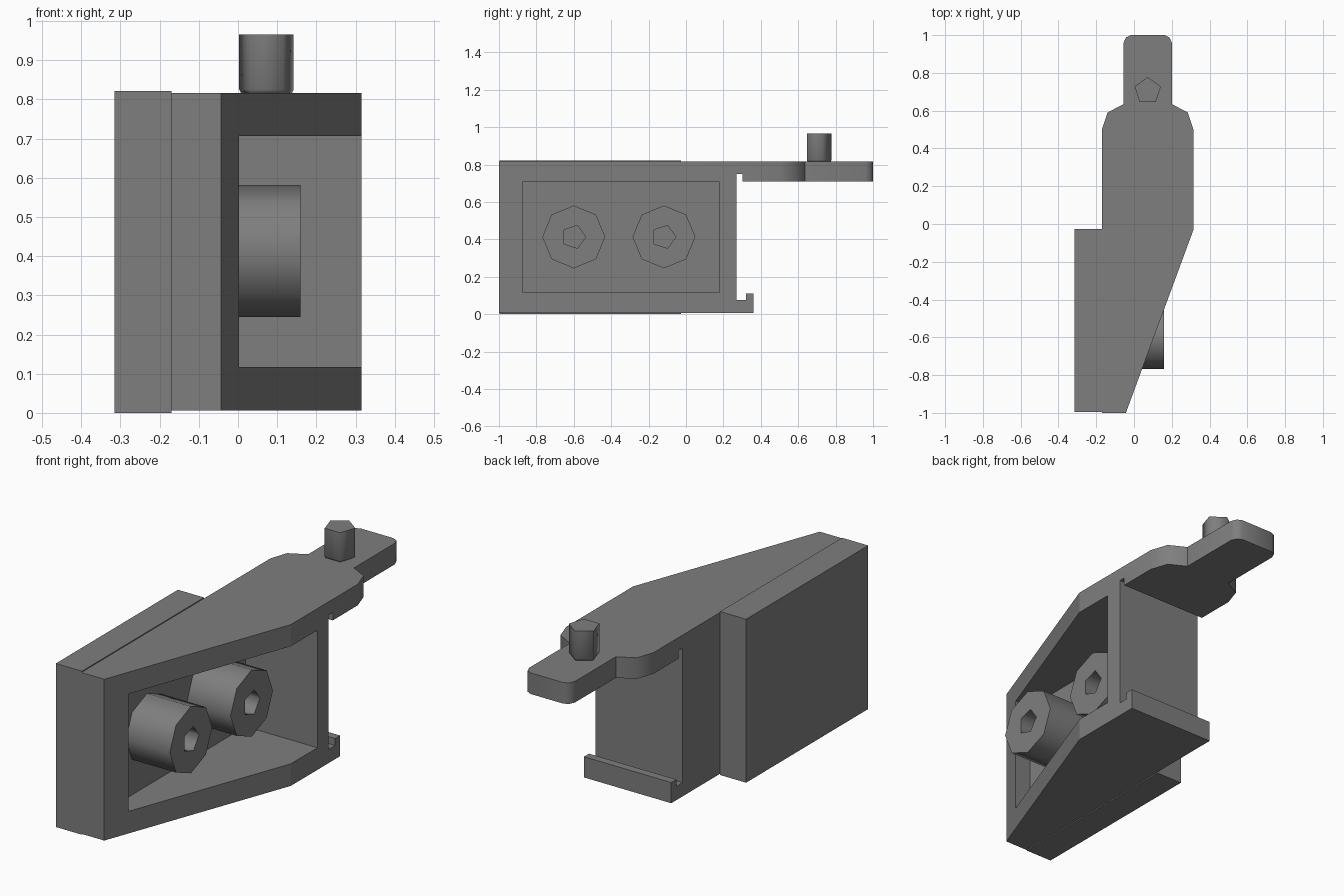
import bpy, bmesh, math
from mathutils import Vector

if "Cube" in bpy.data.objects:
    bpy.data.objects.remove(bpy.data.objects["Cube"])

grey = bpy.data.materials.new("dark_grey")
grey.diffuse_color = (.21, .21, .21, 1)
grey.use_nodes = True
grey.node_tree.nodes["Principled BSDF"].inputs["Base Color"].default_value = grey.diffuse_color


def prism(name, pts, extrude):
    """Closed prism from a planar profile swept along a vector."""
    bm = bmesh.new()
    face = bm.faces.new([bm.verts.new(p) for p in pts])
    new = bmesh.ops.extrude_face_region(bm, geom=[face])["geom"]
    bmesh.ops.translate(bm, vec=Vector(extrude),
                        verts=[v for v in new if isinstance(v, bmesh.types.BMVert)])
    bmesh.ops.recalc_face_normals(bm, faces=bm.faces)
    me = bpy.data.meshes.new(name)
    bm.to_mesh(me)
    bm.free()
    me.materials.append(grey)
    ob = bpy.data.objects.new(name, me)
    bpy.context.collection.objects.link(ob)
    return ob


def activate(ob):
    bpy.ops.object.select_all(action='DESELECT')
    ob.select_set(True)
    bpy.context.view_layer.objects.active = ob


def boolean(ob, cutter, op):
    m = ob.modifiers.new(op, 'BOOLEAN')
    m.operation, m.object, m.solver = op, cutter, 'EXACT'
    activate(ob)
    bpy.ops.object.modifier_apply(modifier=m.name)
    bpy.data.objects.remove(cutter)


def smooth(ob, deg):
    activate(ob)
    bpy.ops.object.shade_smooth_by_angle(angle=math.radians(deg))


def ngon(n, r, phase=0.0):
    return [(r * math.cos(phase + 2 * math.pi * i / n),
             r * math.sin(phase + 2 * math.pi * i / n)) for i in range(n)]


# Bracket body: side silhouette trimmed by the plan outline
side = [(-1.1, .006), (.36, .006), (.36, .11), (.32, .11), (.32, .075), (.27, .075),
        (.27, .75), (.302, .75), (.302, .71), (1.1, .71), (1.1, .816), (-1.1, .816)]
body = prism("bracket_body", [(-.5, y, z) for y, z in side], (1, 0, 0))

mid = .0725
half = [(.2425, .5), (.2125, .59), (.1275, .635), (.1275, .96), (.115, .988), (.09, 1)]
plan = [(-.17, -1), (-.043, -1), (.315, -.03)]
plan += [(mid + x, y) for x, y in half] + [(mid - x, y) for x, y in reversed(half)]
boolean(body, prism("plan_cutter", [(x, y, -.2) for x, y in plan], (0, 0, 1.4)), 'INTERSECT')

# Deep open pocket in the side
floor_x = -.085
pocket = [(-.875, .117), (.18, .117), (.18, .707), (-.875, .707)]
boolean(body, prism("pocket_cutter", [(floor_x, y, z) for y, z in pocket], (.6, 0, 0)), 'DIFFERENCE')

# Only the rounded tongue corners are smooth; the rest stays flat
smooth(body, 50)
for e in body.data.edges:
    if min(body.data.vertices[i].co.y for i in e.vertices) < .3:
        e.use_edge_sharp = True

# Mounting block on the other side
prism("mounting_block", [(-.315, -.996, 0), (-.17, -.996, 0), (-.17, -.027, 0), (-.315, -.027, 0)],
      (0, 0, .821))

# Octagonal screw bosses with pentagonal holes, standing on the pocket floor
for i, cy in enumerate((-.6, -.118)):
    boss = prism(f"screw_boss_{i + 1}", [(floor_x, cy + a, .413 + b) for a, b in ngon(8, .168)],
                 (.159 - floor_x, 0, 0))
    hole = prism("hole_cutter", [(-.2, cy + a, .413 + b) for a, b in ngon(5, .064)], (.5, 0, 0))
    boolean(boss, hole, 'DIFFERENCE')
    smooth(boss, 80)

# Five-sided peg on the tongue, with a slightly narrowed foot
peg = prism("peg", [(mid + a, .705 + b, .825) for a, b in ngon(5, .073, math.pi / 2)], (0, 0, .14))
bm = bmesh.new()
bm.from_mesh(peg.data)
foot = min(bm.faces, key=lambda f: f.calc_center_median().z)
new = bmesh.ops.extrude_discrete_faces(bm, faces=[foot])["faces"]
for v in new[0].verts:
    v.co = (mid + (v.co.x - mid) * .92, .705 + (v.co.y - .705) * .92, .814)
bm.to_mesh(peg.data)
bm.free()
smooth(peg, 80)
